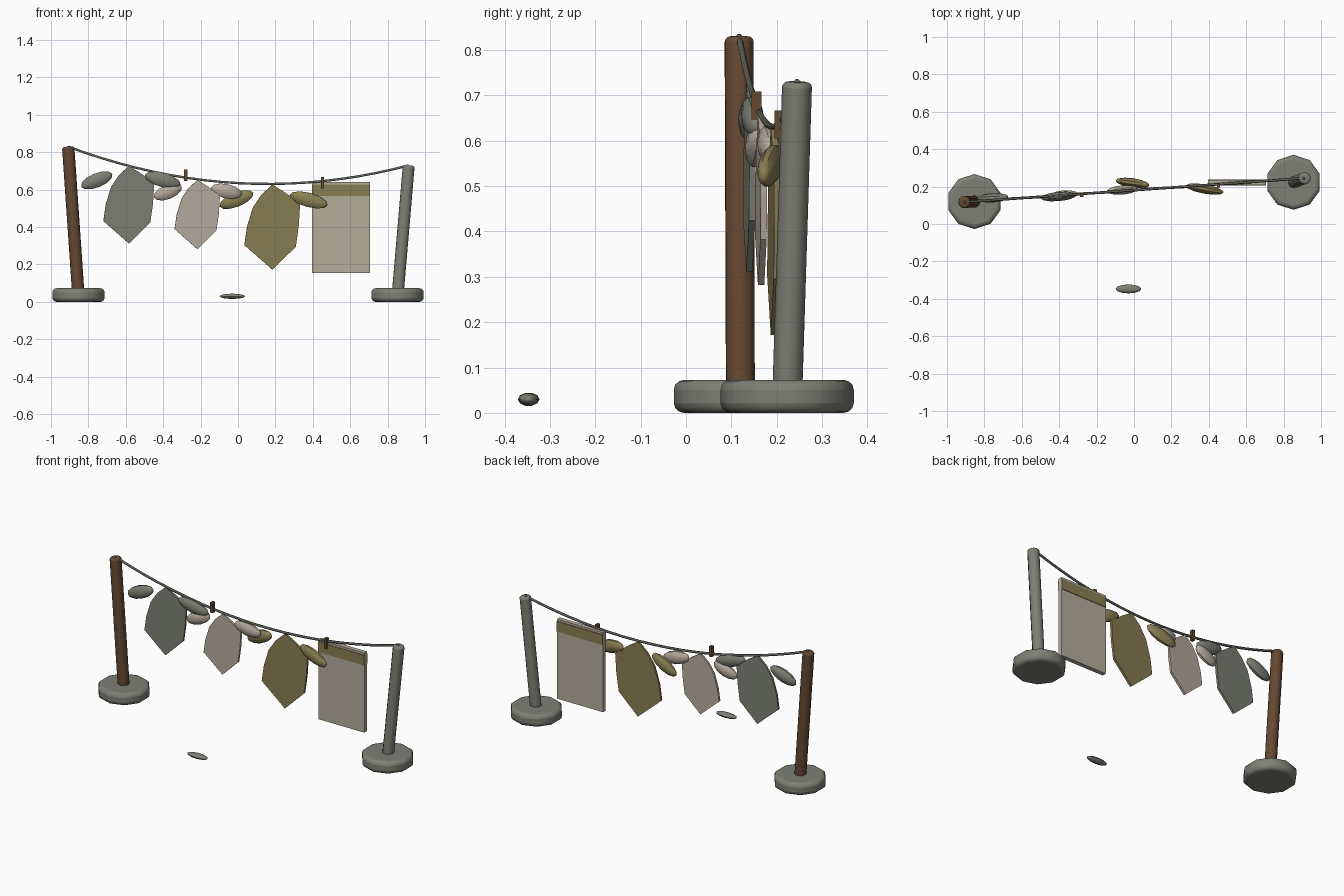
import bpy, bmesh
from math import radians, pi
from mathutils import Vector, Matrix

cube = bpy.data.objects.get("Cube")
if cube:
    bpy.data.objects.remove(cube, do_unlink=True)


def material(name, rgb):
    m = bpy.data.materials.new(name)
    m.use_nodes = True
    m.diffuse_color = (*rgb, 1)
    m.node_tree.nodes["Principled BSDF"].inputs["Base Color"].default_value = (*rgb, 1)
    return m


BROWN = material("brown wood", (.13, .066, .032))
GREY = material("stone grey", (.205, .215, .18))
CREAM = material("cream cloth", (.47, .41, .34))
OLIVE = material("olive cloth", (.25, .21, .085))
SHEET = material("pale sheet", (.46, .42, .33))
ROPE = material("dark rope", (.12, .125, .105))


def finish(name, bm, mat, matrix=Matrix(), smooth=False, bevel=0):
    bmesh.ops.recalc_face_normals(bm, faces=bm.faces)
    me = bpy.data.meshes.new(name)
    bm.to_mesh(me)
    bm.free()
    me.materials.append(mat)
    ob = bpy.data.objects.new(name, me)
    bpy.context.collection.objects.link(ob)
    ob.matrix_world = matrix
    if bevel:
        mod = ob.modifiers.new("rounded rim", 'BEVEL')
        mod.width, mod.segments = bevel, 3
        mod.limit_method, mod.angle_limit = 'ANGLE', radians(60)
    if smooth:
        bpy.ops.object.select_all(action='DESELECT')
        ob.select_set(True)
        bpy.context.view_layer.objects.active = ob
        bpy.ops.object.shade_smooth_by_angle(angle=radians(40))
    return ob


def cylinder(name, a, b, radius, sides, mat, bevel):
    a, b = Vector(a), Vector(b)
    bm = bmesh.new()
    bmesh.ops.create_cone(bm, cap_ends=True, segments=sides, radius1=radius,
                          radius2=radius, depth=(b - a).length)
    rot = (b - a).to_track_quat('Z', 'Y').to_matrix().to_4x4()
    return finish(name, bm, mat, Matrix.Translation((a + b) / 2) @ rot, True, bevel)


def box(name, centre, size, mat):
    bm = bmesh.new()
    bmesh.ops.create_cube(bm, size=1, matrix=Matrix.Diagonal((*size, 1)))
    return finish(name, bm, mat, Matrix.Translation(centre))


def pod(name, centre, radii, tilt, turn, mat):
    # Low-poly ellipsoid with its poles along x
    bm = bmesh.new()
    bmesh.ops.create_uvsphere(bm, u_segments=10, v_segments=6, radius=1,
                              matrix=Matrix.Rotation(pi / 2, 4, 'Y'))
    bmesh.ops.transform(bm, matrix=Matrix.Diagonal((*radii, 1)), verts=bm.verts)
    rot = Matrix.Rotation(turn, 4, 'Z') @ Matrix.Rotation(-tilt, 4, 'Y')
    return finish(name, bm, mat, Matrix.Translation(centre) @ rot, True)


# Leaning posts on round stone feet
RIGHT_TOP, LEFT_TOP = Vector((-.908, .117, .83)), Vector((.913, .245, .73))
for side, top, foot, mat in (("right", RIGHT_TOP, (-.853, .12), BROWN),
                             ("left", LEFT_TOP, (.853, .223), GREY)):
    cylinder(side + "_post", (*foot, .03), top, .033, 10, mat, .012)
    cylinder(side + "_foot", (*foot, 0), (*foot, .073), .147, 10, GREY, .022)


# Sagging rope
def rope_point(x):
    t = (x - RIGHT_TOP.x) / (LEFT_TOP.x - RIGHT_TOP.x)
    p = RIGHT_TOP.lerp(LEFT_TOP, t)
    p.z -= .145 * 4 * t * (1 - t)
    return p


curve = bpy.data.curves.new("rope", 'CURVE')
curve.dimensions = '3D'
curve.bevel_depth, curve.bevel_resolution = .007, 1
curve.use_fill_caps = True
steps = 20
spline = curve.splines.new('POLY')
spline.points.add(steps)
for i, p in enumerate(spline.points):
    x = RIGHT_TOP.x + (LEFT_TOP.x - RIGHT_TOP.x) * i / steps
    p.co = (*rope_point(x), 1)
curve.materials.append(ROPE)
bpy.context.collection.objects.link(bpy.data.objects.new("rope", curve))

# Hanging garments: pointed flat body and two pod sleeves
OUTLINE = [(0, 1), (-.13, .88), (-.23, .73), (-.3, .5), (-.33, .29), (0, 0),
           (.275, .27), (.31, .52), (.325, .77), (.16, .9)]


def garment(name, x, top, height, mat, sleeves):
    bm = bmesh.new()
    rows = [[bm.verts.new((u * height, y, (v - 1) * height)) for u, v in OUTLINE]
            for y in (-.007, .007)]
    n = len(OUTLINE)
    for row in rows:
        bm.faces.new(row)
    for i in range(n):
        j = (i + 1) % n
        bm.faces.new((rows[0][i], rows[0][j], rows[1][j], rows[1][i]))
    y = rope_point(x).y
    finish(name + "_body", bm, mat,
           Matrix.Translation((x, y, top)) @ Matrix.Rotation(radians(3), 4, 'Z'))
    for side, sx, sy, sz, length, tilt, turn in sleeves:
        pod(f"{name}_{side}_sleeve", (sx, sy, sz), (length, .025, .04),
            radians(tilt), radians(turn), mat)


garment("grey_garment", -.583, .727, .415, GREY,
        (("right", -.755, .14, .65, .09, 22, 3), ("left", -.403, .147, .652, .1, -15, 5)))
garment("cream_garment", -.217, .652, .37, CREAM,
        (("right", -.375, .155, .588, .08, 22, 5), ("left", -.062, .182, .592, .085, -12, 5)))
garment("olive_garment", .184, .627, .455, OLIVE,
        (("right", -.008, .22, .547, .098, 22, -8), ("left", .378, .187, .545, .107, -15, -10)))

# Hanging sheet with a band on both faces
box("sheet", (.55, .222, .398), (.31, .026, .485), SHEET)
for side, y in (("front", .2075), ("back", .2365)):
    box("sheet_band_" + side, (.55, y, .597), (.31, .004, .062), OLIVE)

# Clothes pegs
for name, at in (("right_peg", (-.28, .155, .678)), ("left_peg", (.452, .206, .636))):
    box(name, at, (.018, .022, .062), BROWN)

# Pebble on the ground
pod("pebble", (-.03, -.347, .03), (.069, .024, .015), 0, 0, GREY)
